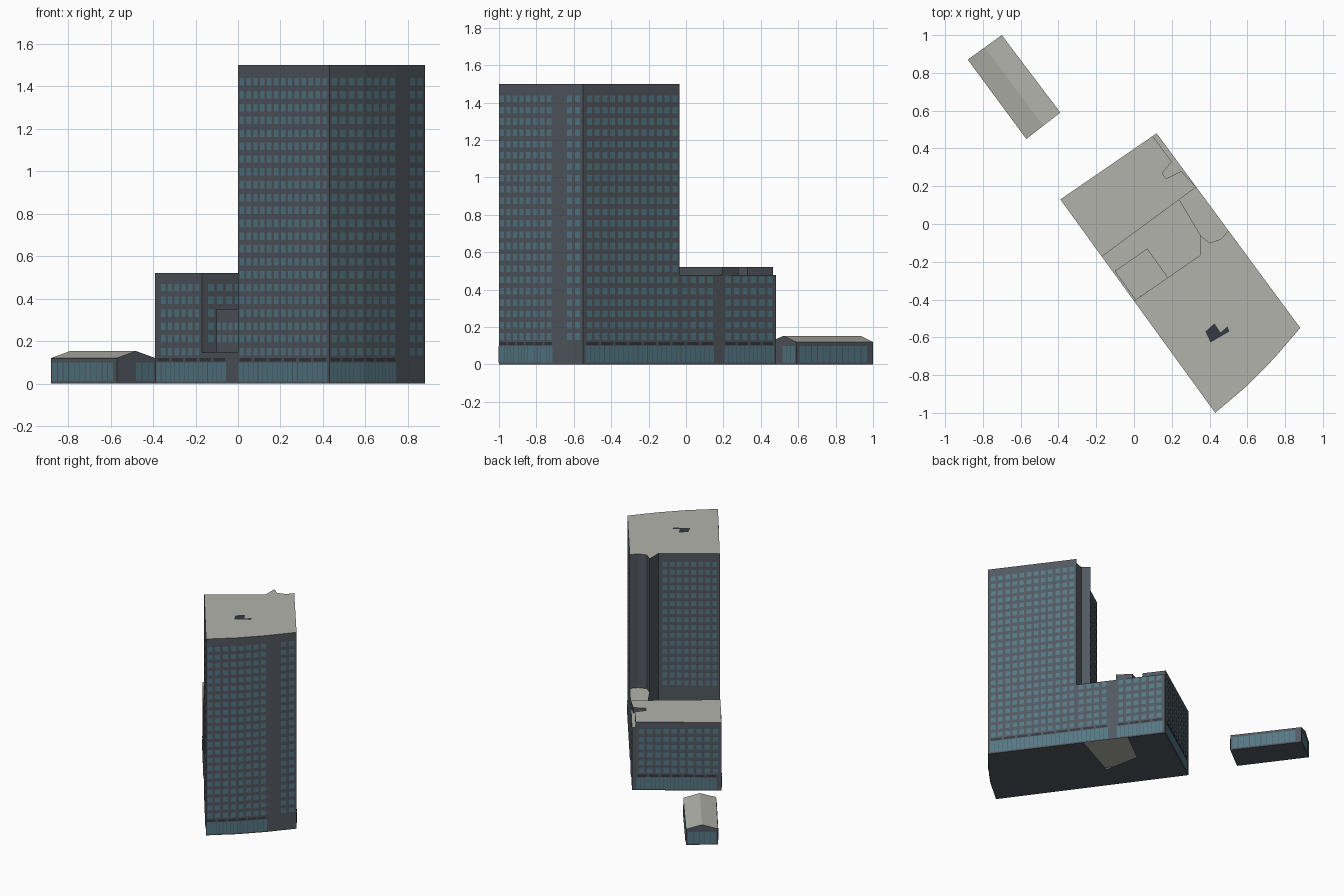
import bpy, bmesh
from mathutils import Vector as V

if "Cube" in bpy.data.objects:
    bpy.data.objects.remove(bpy.data.objects["Cube"])


def material(name, rgb):
    m = bpy.data.materials.new(name)
    m.diffuse_color = (*rgb, 1)
    m.use_nodes = True
    m.node_tree.nodes["Principled BSDF"].inputs["Base Color"].default_value = m.diffuse_color
    return m


WALL = material("slate_wall", (0.085, 0.098, 0.118))
ROOF = material("roof_grey", (0.45, 0.45, 0.41))
GLASS = material("blue_glass", (0.09, 0.19, 0.235))
DARK = material("dark_band", (0.035, 0.04, 0.05))


def finish(name, bm, mats):
    me = bpy.data.meshes.new(name)
    bm.to_mesh(me)
    bm.free()
    for m in mats:
        me.materials.append(m)
    ob = bpy.data.objects.new(name, me)
    bpy.context.collection.objects.link(ob)
    return ob


def block(name, pts, z0, z1):
    """Counter-clockwise footprint raised to a flat roof, open underneath."""
    bm = bmesh.new()
    lo = [bm.verts.new((p[0], p[1], z0)) for p in pts]
    hi = [bm.verts.new((p[0], p[1], z1)) for p in pts]
    n = len(pts)
    for i in range(n):
        j = (i + 1) % n
        bm.faces.new((lo[i], lo[j], hi[j], hi[i]))
    bm.faces.new(hi).material_index = 1
    return finish(name, bm, [WALL, ROOF])


def flat(name, pts, z, mat, up=True):
    bm = bmesh.new()
    f = bm.faces.new([bm.verts.new((p[0], p[1], z)) for p in pts])
    if (f.normal.z if f.normal.length else 0) == 0:
        f.normal_update()
    if (f.normal.z > 0) != up:
        f.normal_flip()
    return finish(name, bm, [mat])


def panes(name, mat, specs, off=0.003):
    """Rows of panes on walls: (start, end, columns, row centres, height, fill)."""
    bm = bmesh.new()
    for p, q, cols, zs, h, fill in specs:
        d = q - p
        out = V((d.y, -d.x)).normalized() * off
        for i in range(cols):
            a = p + d * ((i + 0.5 - fill / 2) / cols) + out
            b = p + d * ((i + 0.5 + fill / 2) / cols) + out
            for z in zs:
                bm.faces.new([bm.verts.new(c) for c in (
                    (a.x, a.y, z - h / 2), (b.x, b.y, z - h / 2),
                    (b.x, b.y, z + h / 2), (a.x, a.y, z + h / 2))])
    return finish(name, bm, [mat])


# Footprint corners
A, B = V((-0.39, 0.13)), V((0.43, -1.0))
C1, C2 = V((0.595, -0.86)), V((0.743, -0.71))
D, E = V((0.88, -0.55)), V((0.12, 0.48))


def sw(t): return A.lerp(B, t)
def ne(t): return D.lerp(E, t)
def nw(t): return E.lerp(A, t)


P, L, T0 = sw(0.268), sw(0.341), sw(0.4756)
T1, Q = ne(0.5), ne(0.724)
N1, N2, N3, N4 = V((0.46, -0.08)), V((0.40, -0.10)), V((0.35, -0.06)), V((0.35, -0.165))
BASE = 0.145

# Ground storey with an open loading bay in its floor
block("ground_storey", [A, B, C1, C2, D, E], 0, BASE)
flat("ground_floor", [A, B, C1, C2, D, ne(0.54), V((0.10, -0.18)), V((0.05, 0.09)),
                      ne(0.79), E], 0, WALL, up=False)

# Tower with faceted curved end and notched rear corner
block("tower", [T0, B, C1, C2, D, T1, N1, N2, N3, N4], BASE, 1.5)
flat("roof_opening", [(0.378, -0.569), (0.405, -0.627), (0.505, -0.569),
                      (0.495, -0.542), (0.458, -0.574), (0.426, -0.526)], 1.502, DARK)

# Lower wing, side strip and small infill block around the courtyard
block("low_wing", [A, P, Q, V((0.25, 0.28)), V((0.17, 0.24)), V((0.15, 0.27)),
                   V((0.20, 0.33)), nw(0.04)], BASE, 0.52)
block("side_strip", [E, nw(0.04), V((0.14, 0.25)), V((0.24, 0.125)), N3, N2, N1, T1],
      BASE, 0.478)
inset = V((0.008, 0.006))
L2, T2 = L + inset, T0 + inset
block("infill_block", [L2, T2, V((0.18, -0.283)), V((0.07, -0.13))], BASE, 0.35)

# Upper storey windows
rows = [1.42 - 0.0605 * i for i in range(22)]
low, high = rows[16:], rows[:16]
H, F = 0.035, 0.64
panes("upper_windows", GLASS, [
    (sw(0.48), sw(0.995), 13, rows, H, F),
    (B, C1, 4, rows, H, F),
    (C1, C2, 4, rows, H, F),
    (C2.lerp(D, 0.42), C2.lerp(D, 0.95), 2, rows, H, F),
    (ne(0.01), ne(0.495), 12, rows, H, F),
    (ne(0.505), ne(0.68), 4, low, H, F),
    (ne(0.73), ne(0.99), 6, low, H, F),
    (N4.lerp(T0, 0.05), N4.lerp(T0, 0.98), 8, high, H, F),
    (nw(0.06), nw(0.98), 10, low, H, F),
    (sw(0.03), sw(0.262), 6, low, H, F),
    (P.lerp(Q, 0.04), P.lerp(Q, 0.8), 9, low[:-1], H, F),
    (L2, T2, 4, low[3:5], H, F),
])

# Street level glazing and the dark vent band above it
street = [(sw(0.01), sw(0.41), 5), (sw(0.48), sw(0.99), 6), (B, C1, 3), (C1, C2, 3),
          (ne(0.01), ne(0.68), 9), (ne(0.73), ne(0.99), 4), (nw(0.05), nw(0.95), 7)]
panes("shop_windows", GLASS, [(p, q, n * 3, [0.054], 0.088, 0.88) for p, q, n in street])
panes("vent_bands", DARK, [(p, q, n, [0.112], 0.017, 0.82) for p, q, n in street])

# Detached pavilion with shallow gable roof
a, b = V((-0.88, 0.87)), V((-0.57, 0.45))
c, d = V((-0.39, 0.59)), V((-0.70, 1.0))
bm = bmesh.new()
lo = [bm.verts.new((p.x, p.y, 0)) for p in (a, b, c, d)]
hi = [bm.verts.new((p.x, p.y, 0.12)) for p in (a, b, c, d)]
r1, r0 = [bm.verts.new((*m, 0.153)) for m in ((b + c) / 2, (a + d) / 2)]
bm.faces.new((lo[0], lo[1], hi[1], hi[0]))
bm.faces.new((lo[2], lo[3], hi[3], hi[2]))
bm.faces.new((lo[1], lo[2], hi[2], r1, hi[1]))
bm.faces.new((lo[3], lo[0], hi[0], r0, hi[3]))
bm.faces.new(lo[::-1])
for f in ((hi[0], hi[1], r1, r0), (hi[2], hi[3], r0, r1)):
    bm.faces.new(f).material_index = 1
finish("pavilion", bm, [WALL, ROOF])
panes("pavilion_windows", GLASS, [
    (a.lerp(b, 0.02), a.lerp(b, 0.95), 11, [0.055], 0.088, 0.88),
    (c.lerp(d, 0.03), c.lerp(d, 0.92), 11, [0.055], 0.088, 0.88),
    (b.lerp(c, 0.48), b.lerp(c, 0.97), 3, [0.055], 0.088, 0.88),
    (d.lerp(a, 0.05), d.lerp(a, 0.95), 5, [0.055], 0.088, 0.88),
])
